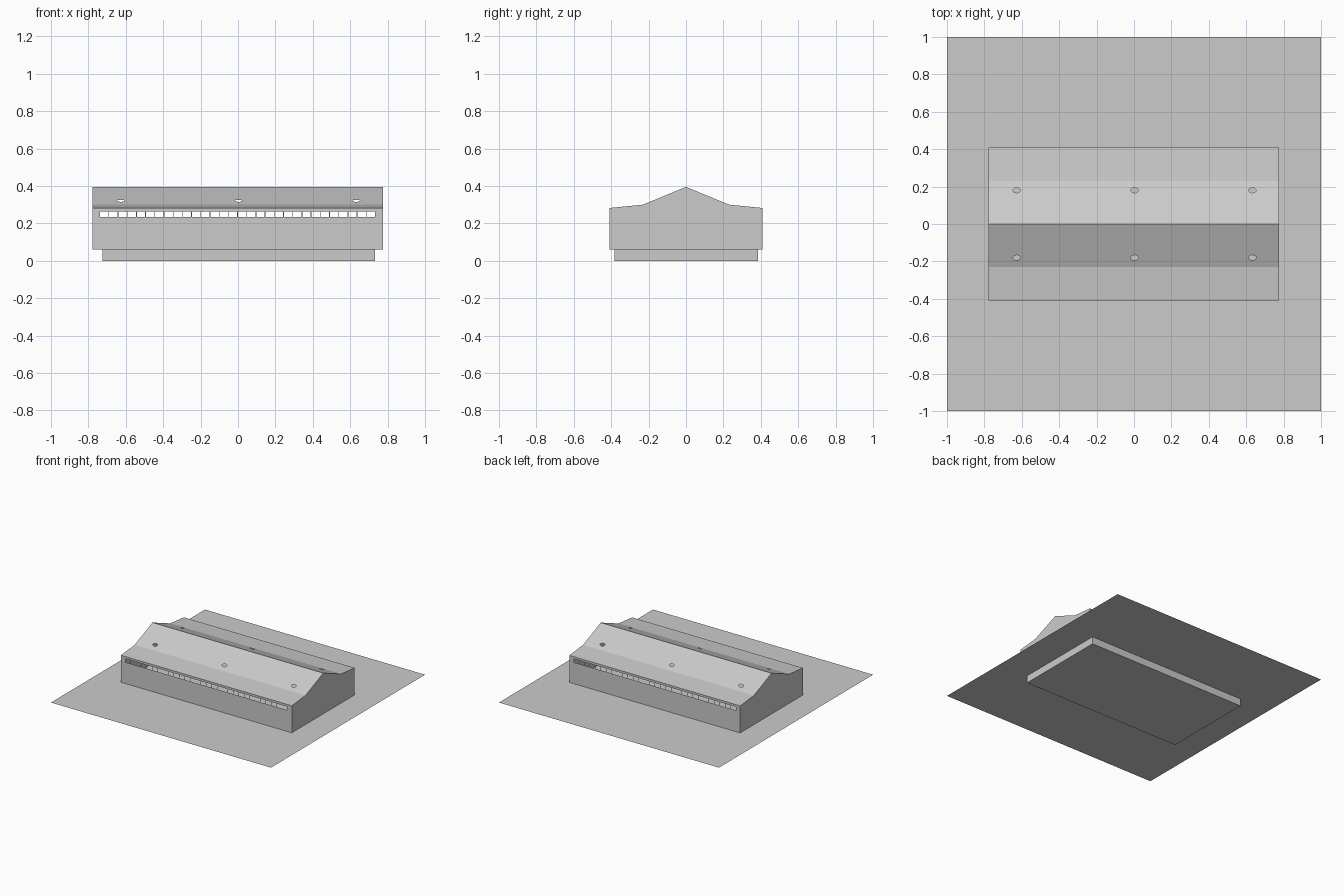
import bpy, bmesh, math
from mathutils import Vector

if "Cube" in bpy.data.objects:
    bpy.data.objects.remove(bpy.data.objects["Cube"])

X0, X1 = -0.778, 0.775      # hall ends
GROUND, EAVE = 0.06, 0.282  # site level and eave height
HALF = 0.408                # half depth of hall
PROFILE = [(-HALF, EAVE), (-0.23, 0.30), (0, 0.395), (0.23, 0.30), (HALF, EAVE)]


def rect(a0, a1, b0, b1):
    return [(a0, b0), (a1, b0), (a1, b1), (a0, b1)]


def finish(name, bm):
    me = bpy.data.meshes.new(name)
    bm.to_mesh(me)
    bm.free()
    ob = bpy.data.objects.new(name, me)
    bpy.context.collection.objects.link(ob)
    return ob


def add_panel(bm, outline, holes, place, normal):
    """Flat sheet from a 2D outline with holes, placed in 3D by place(u, v)."""
    n = Vector(normal).normalized()
    edges = []
    for loop in [outline] + holes:
        vs = [bm.verts.new(place(u, v)) for u, v in loop]
        edges += [bm.edges.new((vs[i], vs[i - 1])) for i in range(len(vs))]
    if holes:
        made = bmesh.ops.triangle_fill(bm, edges=edges, use_beauty=True, normal=n)
        faces = [g for g in made["geom"] if isinstance(g, bmesh.types.BMFace)]
    else:
        faces = [bm.faces.new(vs)]
    for f in faces:
        f.normal_update()
        if f.normal.dot(n) < 0:
            f.normal_flip()


# Flat site sheet
bm = bmesh.new()
add_panel(bm, rect(-1, 1, -1, 1), [], lambda u, v: (u, v, GROUND), (0, 0, 1))
finish("site_sheet", bm)

# Shallow basement below the site
bm = bmesh.new()
bmesh.ops.create_cube(bm, size=1)
bmesh.ops.scale(bm, vec=(1.455, 0.768, GROUND), verts=bm.verts)
bmesh.ops.translate(bm, vec=(0.004, 0.002, GROUND / 2), verts=bm.verts)
top = [f for f in bm.faces if f.normal.z > 0.5]
bmesh.ops.delete(bm, geom=top, context='FACES')
finish("basement", bm)

# Long walls with a band of small open windows
COUNT, W0, W1, BAR = 30, -0.74, 0.735, 0.004
step = (W1 - W0) / COUNT
windows = [rect(W0 + i * step + BAR / 2, W0 + (i + 1) * step - BAR / 2, 0.235, 0.264)
           for i in range(COUNT)]
for name, side in (("front_wall", -1), ("back_wall", 1)):
    bm = bmesh.new()
    add_panel(bm, rect(X0, X1, GROUND, EAVE), windows,
              lambda u, v: (u, side * HALF, v), (0, side, 0))
    finish(name, bm)

# Gable end walls
gable = [(-HALF, GROUND)] + PROFILE + [(HALF, GROUND)]
for name, x, d in (("left_gable", X0, -1), ("right_gable", X1, 1)):
    bm = bmesh.new()
    add_panel(bm, gable, [], lambda u, v: (x, u, v), (d, 0, 0))
    finish(name, bm)

# Roof: four slopes, the upper two pierced by round vents
bm = bmesh.new()
for (y0, z0), (y1, z1) in zip(PROFILE, PROFILE[1:]):
    holes = []
    if max(abs(y0), abs(y1)) < 0.3:
        cy = math.copysign(0.18, y0 + y1)
        for cx in (-0.627, 0.003, 0.633):
            holes.append([(cx + 0.02 * math.cos(a), cy + 0.0135 * math.sin(a))
                          for a in (i * math.tau / 16 for i in range(16))])
    add_panel(bm, rect(X0, X1, y0, y1), holes,
              lambda u, v: (u, v, z0 + (v - y0) / (y1 - y0) * (z1 - z0)),
              (0, z0 - z1, y1 - y0))
bmesh.ops.remove_doubles(bm, verts=bm.verts, dist=1e-5)
finish("roof", bm)
